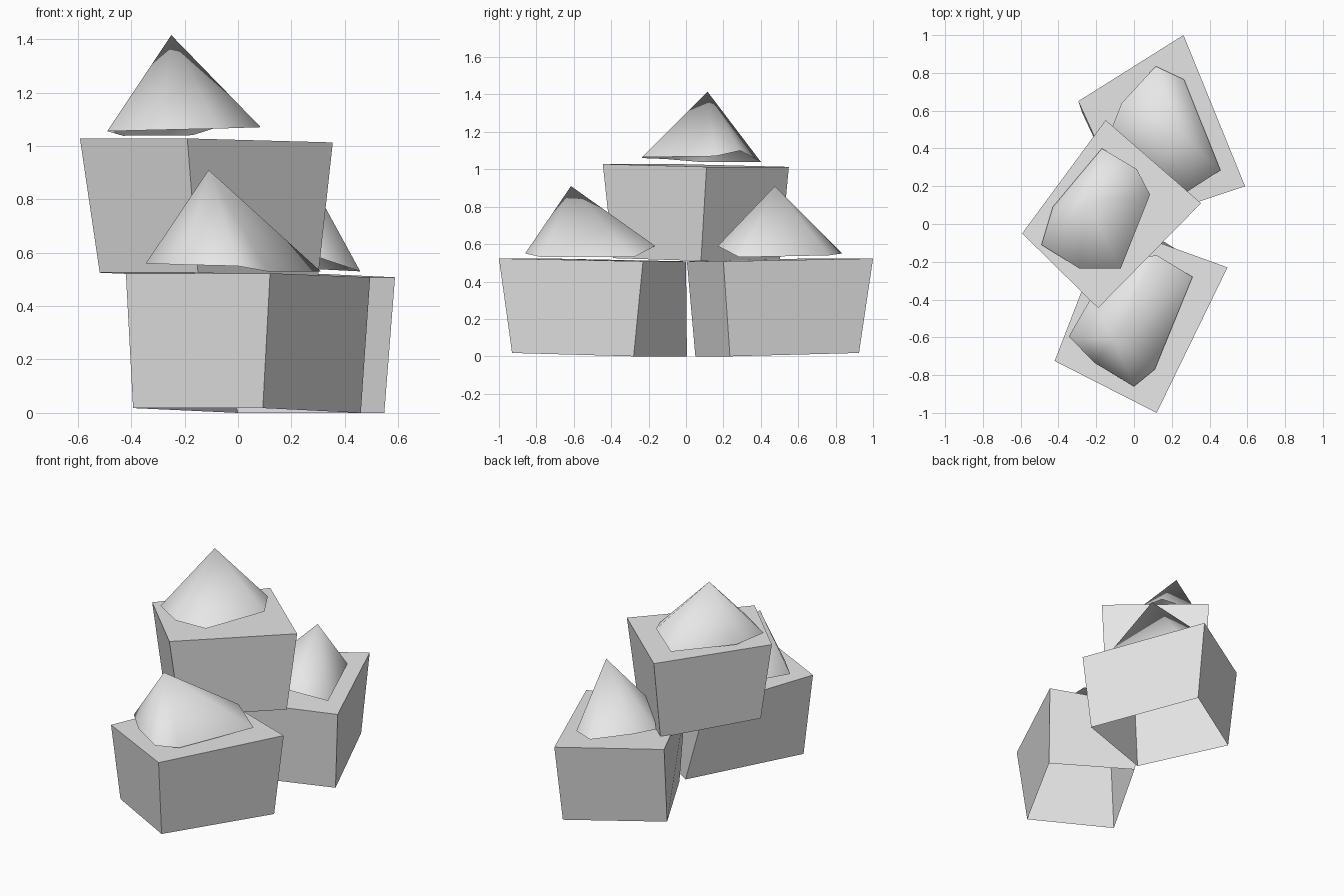
import bpy, bmesh, math

grey = bpy.data.materials.new("light_grey")
grey.diffuse_color = (0.8, 0.8, 0.8, 1)


def make(name, verts, faces, smooth=False):
    me = bpy.data.meshes.new(name)
    me.from_pydata(verts, [], faces)
    me.materials.append(grey)
    ob = bpy.data.objects.new(name, me)
    bpy.context.collection.objects.link(ob)
    if smooth:
        bpy.context.view_layer.objects.active = ob
        ob.select_set(True)
        bpy.ops.object.shade_smooth_by_angle(angle=math.radians(80))
        ob.select_set(False)
    return ob


def crate(name, bottom, top):
    # crooked four-sided block with a lid, open underneath
    make(name, bottom + top,
         [(4, 5, 6, 7)] +
         [(i, (i + 1) % 4, 4 + (i + 1) % 4, 4 + i) for i in range(4)])


def heap(name, apex, rim):
    # rounded hollow mound: uneven rim fanned to a peak
    n = len(rim)
    make(name, rim + [apex], [(i, (i + 1) % n, n) for i in range(n)], True)


# front crate and its mound
crate("front_crate",
      [(-.393, -.665, .018), (.093, -.93, .018), (.46, -.28, 0), (0, .005, 0)],
      [(-.42, -.725, .523), (.12, -1, .523), (.495, -.23, .508), (-.14, 0, .508)])
heap("front_heap", (-.11, -.615, .91),
     [(-.345, -.595, .56), (-.21, -.735, .555), (0, -.86, .55), (.11, -.77, .53),
      (.31, -.28, .53), (.12, -.165, .59), (.02, -.18, .58), (-.22, -.38, .56)])

# rear crate and its mound
crate("rear_crate",
      [(.013, .05, 0), (.548, .235, 0), (.252, .925, .018), (-.275, .59, .018)],
      [(0, .005, .508), (.588, .2, .508), (.262, 1, .523), (-.295, .65, .523)])
heap("rear_heap", (.25, .475, .91),
     [(.458, .285, .53), (.265, .765, .54), (.115, .835, .55), (-.065, .64, .56),
      (-.125, .49, .55), (.08, .23, .57), (.28, .17, .59)])

# upper crate and its mound
crate("upper_crate",
      [(-.518, -.04, .525), (-.15, -.39, .525), (.3, .08, .51), (-.165, .502, .51)],
      [(-.592, -.05, 1.028), (-.19, -.445, 1.028), (.355, .11, 1.013), (-.15, .55, 1.013)])
heap("upper_heap", (-.25, .115, 1.415),
     [(-.49, -.11, 1.055), (-.29, -.235, 1.06), (-.07, -.235, 1.065), (.085, .155, 1.07),
      (.015, .29, 1.1), (-.17, .4, 1.04), (-.43, .09, 1.038)])
